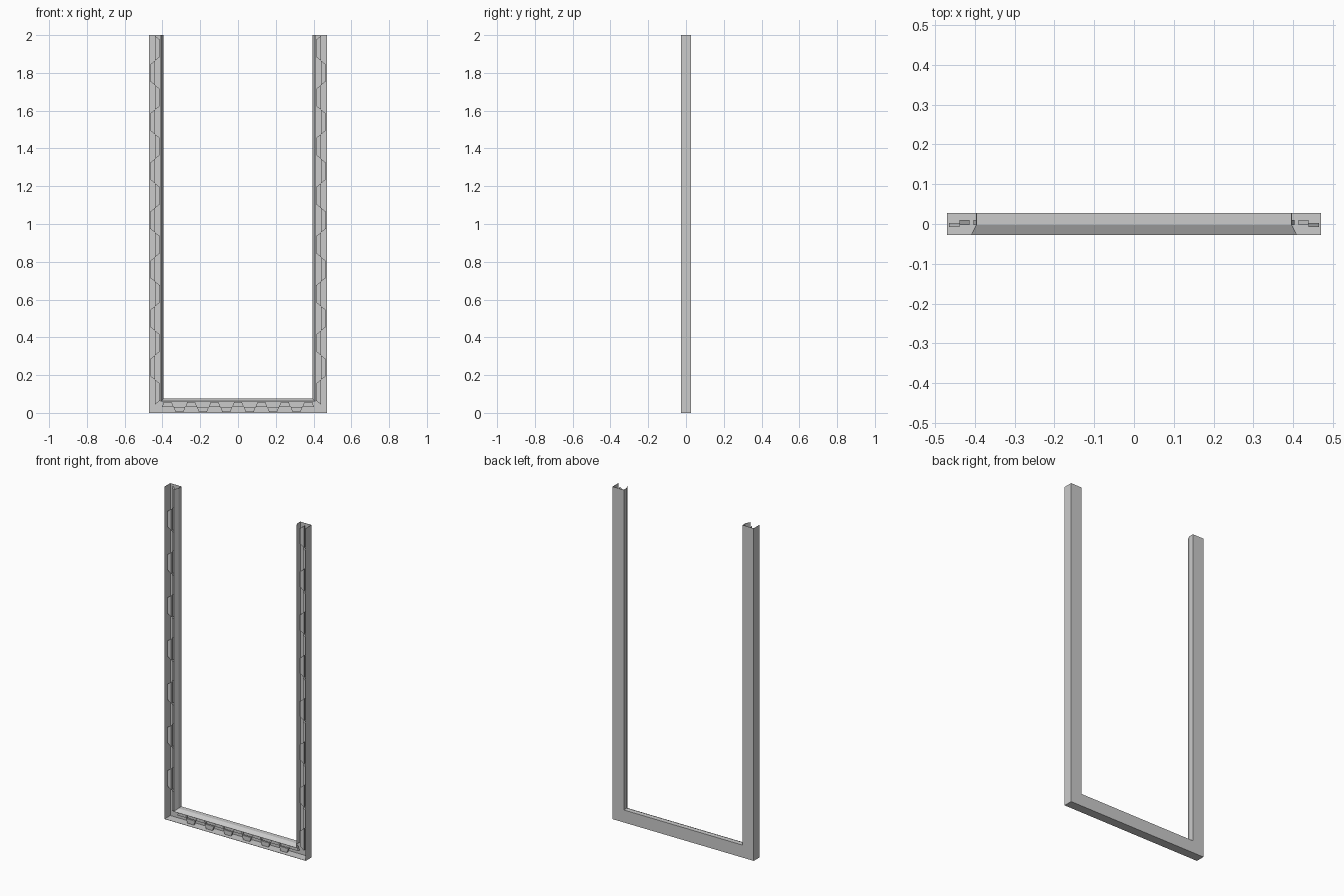
import bpy, bmesh

if "Cube" in bpy.data.objects:
    bpy.data.objects.remove(bpy.data.objects["Cube"])

HALF_W, HEIGHT, HALF_D = 0.47, 2.0, 0.0275


def new_object(name, bm):
    bmesh.ops.recalc_face_normals(bm, faces=bm.faces)
    mesh = bpy.data.meshes.new(name)
    bm.to_mesh(mesh)
    bm.free()
    obj = bpy.data.objects.new(name, mesh)
    bpy.context.collection.objects.link(obj)
    return obj


# Thin channel, open at the front, swept around a U with mitred corners.
# Each profile point is (distance from outer edge, y).
WALL = 0.0015
profile = [(0, -HALF_D), (0, HALF_D), (0.075, HALF_D), (0.075, -0.002), (0.062, -HALF_D),
           (0.062 - WALL, -HALF_D), (0.075 - WALL, -0.002), (0.075 - WALL, HALF_D - WALL),
           (WALL, HALF_D - WALL), (WALL, -HALF_D)]
bm = bmesh.new()
rings = []
for sx, at_top in ((-1, True), (-1, False), (1, False), (1, True)):
    rings.append([bm.verts.new((sx * (HALF_W - d), y, HEIGHT if at_top else d))
                  for d, y in profile])
n = len(profile)
for a, b in zip(rings, rings[1:]):
    for i in range(n):
        j = (i + 1) % n
        bm.faces.new((a[i], a[j], b[j], b[i]))
bm.faces.new(rings[0])
bm.faces.new(rings[-1])
new_object("frame_channel", bm)


def add_block(bm, place, start, length, inner, slant):
    """Tapered block; place maps (distance, along, y) to a position."""
    d0, d1 = (0.031, 0.057) if inner else (0.005, 0.031)
    y0, y1 = (-0.002, 0.010) if inner else (-0.008, 0.003)
    end = start + length
    s0, s1 = (0, slant) if inner else (slant, 0)
    outline = [(d0, start + s0), (d1, start + s1), (d1, end - s1), (d0, end - s0)]
    front = [bm.verts.new(place(d, a, y0)) for d, a in outline]
    back = [bm.verts.new(place(d, a, y1)) for d, a in outline]
    bm.faces.new(front)
    bm.faces.new(back)
    for i in range(4):
        j = (i + 1) % 4
        bm.faces.new((front[i], front[j], back[j], back[i]))


# Staggered interlocking blocks inside both legs
for name, sx in (("left_leg_blocks", -1), ("right_leg_blocks", 1)):
    bm = bmesh.new()
    for k in range(15):
        add_block(bm, lambda d, a, y: (sx * (HALF_W - d), y, a),
                  0.045 + k * 0.13, 0.13, k % 2 == 0, 0.02)
    new_object(name, bm)

# Shorter blocks along the sill
bm = bmesh.new()
for k in range(13):
    add_block(bm, lambda d, a, y: (a, y, d), -0.403 + k * 0.062, 0.062, k % 2 == 0, 0.01)
new_object("sill_blocks", bm)
